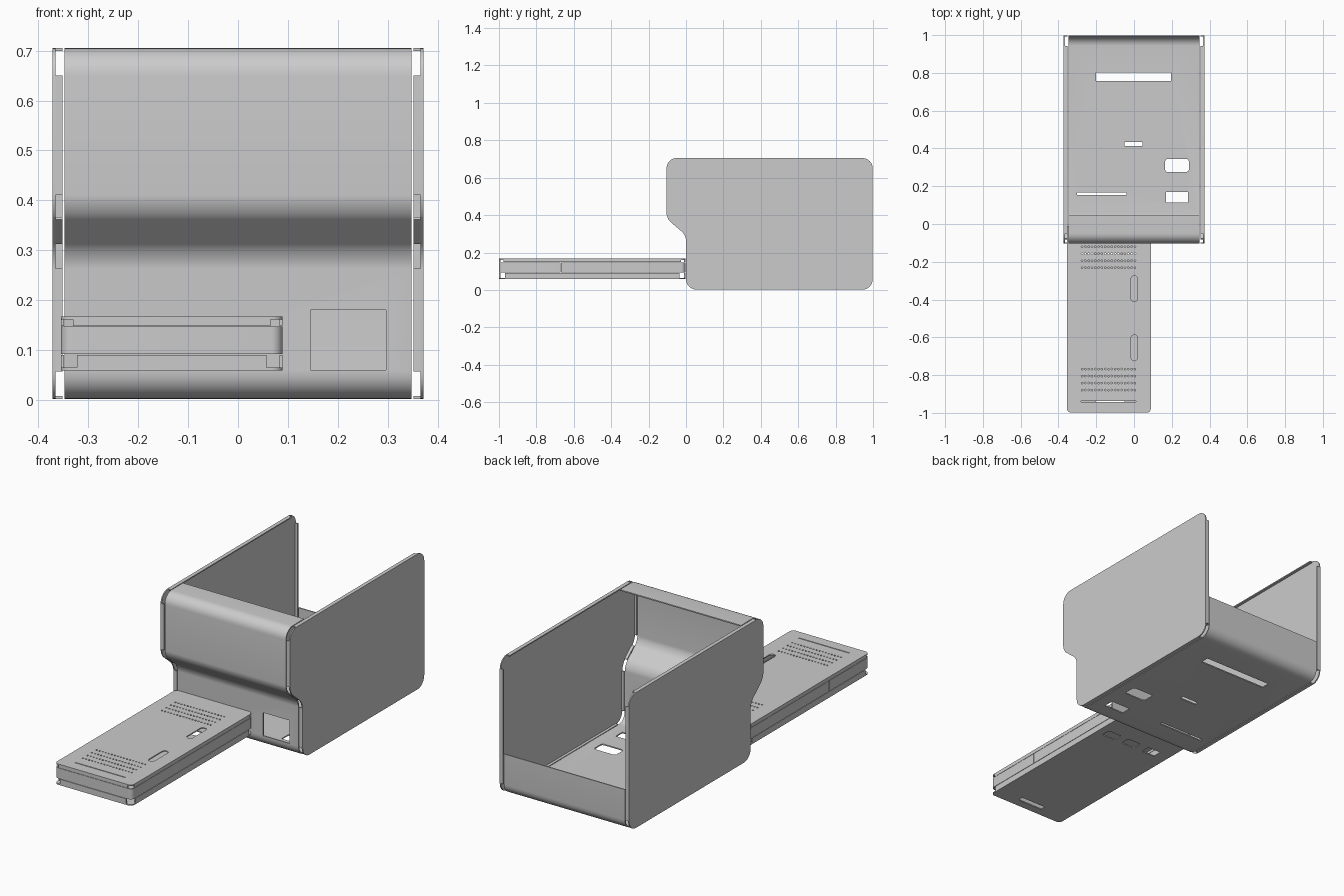
import bpy, bmesh, math
from mathutils import Matrix, Vector

if "Cube" in bpy.data.objects:
    bpy.data.objects.remove(bpy.data.objects["Cube"])

XY = Matrix.Identity(4)
# sketch (u, v, depth) -> world (y, z, x)
YZ = Matrix(((0, 0, 1, 0), (1, 0, 0, 0), (0, 1, 0, 0), (0, 0, 0, 1)))
T = 0.006


def link(name, mesh):
    ob = bpy.data.objects.new(name, mesh)
    bpy.context.collection.objects.link(ob)
    return ob


def rounded(pts, trims, closed=True, seg=8):
    """Round the corners of a 2D path; trims are tangent lengths."""
    out, n = [], len(pts)
    for i, p in enumerate(pts):
        c, t = Vector(p), trims[i]
        if t == 0 or (not closed and i in (0, n - 1)):
            out.append(c)
            continue
        a = c + (Vector(pts[i - 1]) - c).normalized() * t
        b = c + (Vector(pts[(i + 1) % n]) - c).normalized() * t
        h1, h2 = a.lerp(c, 0.5523), b.lerp(c, 0.5523)
        for k in range(seg + 1):
            s = k / seg
            out.append(a * (1 - s)**3 + h1 * 3 * s * (1 - s)**2 + h2 * 3 * s * s * (1 - s) + b * s**3)
    return out


def rect(x0, x1, y0, y1, r=0.0):
    return rounded([(x0, y0), (x1, y0), (x1, y1), (x0, y1)], [r] * 4)


def circle(x, y, r, n=8):
    return [(x + r * math.cos(2 * math.pi * k / n), y + r * math.sin(2 * math.pi * k / n)) for k in range(n)]


def evaluated(ob):
    dg = bpy.context.evaluated_depsgraph_get()
    return bpy.data.meshes.new_from_object(ob.evaluated_get(dg))


def plate(name, loops, d0, d1, plane=XY):
    """Flat sheet: first loop is the outline, nested loops become holes."""
    cu = bpy.data.curves.new(name, 'CURVE')
    cu.dimensions, cu.fill_mode, cu.extrude = '2D', 'BOTH', (d1 - d0) / 2
    for loop in loops:
        sp = cu.splines.new('POLY')
        sp.points.add(len(loop) - 1)
        for q, p in zip(sp.points, loop):
            q.co = (p[0], p[1], 0, 1)
        sp.use_cyclic_u = True
    tmp = link(name + "_sketch", cu)
    me = evaluated(tmp)
    bpy.data.objects.remove(tmp)
    bm = bmesh.new()
    bm.from_mesh(me)
    bmesh.ops.remove_doubles(bm, verts=bm.verts, dist=1e-5)
    bmesh.ops.transform(bm, matrix=plane @ Matrix.Translation((0, 0, (d0 + d1) / 2)), verts=bm.verts)
    bmesh.ops.recalc_face_normals(bm, faces=bm.faces)
    bm.to_mesh(me)
    bm.free()
    return link(name, me)


def ribbon(name, path, d0, d1, plane=XY, closed=False):
    """Bent sheet: a path swept in depth and thickened inward."""
    bm = bmesh.new()
    rows = [[bm.verts.new(plane @ Vector((p[0], p[1], d))) for d in (d0, d1)] for p in path]
    for a, b in zip(rows, rows[1:] + (rows[:1] if closed else [])):
        bm.faces.new((a[0], b[0], b[1], a[1]))
    me = bpy.data.meshes.new(name)
    bm.to_mesh(me)
    bm.free()
    ob = link(name, me)
    m = ob.modifiers.new("thickness", 'SOLIDIFY')
    m.thickness, m.offset = T, -1
    bake(ob)
    return ob


def bake(ob):
    me = evaluated(ob)
    ob.modifiers.clear()
    ob.data = me


def cut(ob, cutter):
    m = ob.modifiers.new("cut", 'BOOLEAN')
    m.operation, m.solver, m.object = 'DIFFERENCE', 'EXACT', cutter
    bake(ob)
    bpy.data.objects.remove(cutter)


def flanges(name, pts, trims, d0, d1, plane, inset=0.0):
    """Straight folded lips along every edge of an outline, open at the corners."""
    for i, p in enumerate(pts):
        j = (i + 1) % len(pts)
        a, b = Vector(p), Vector(pts[j])
        d = (b - a).normalized()
        shift = Vector((-d.y, d.x)) * inset
        ribbon(f"{name}_{i}", [a + d * trims[i] + shift, b - d * trims[j] + shift], d0, d1, plane)


# housing profile (y, z), counter-clockwise seen from +x
side = [(-0.104, 0.705), (-0.104, 0.381), (0, 0.293), (0, 0.002), (0.998, 0.002), (0.998, 0.705)]
side_trim = [0.055, 0.03, 0.03, 0.055, 0.055, 0.055]

# side panels with folded lips
for label, s in (("left", -1), ("right", 1)):
    d = sorted((s * 0.372, s * (0.372 - T)))
    plate(label + "_side_panel", [rounded(side, side_trim)], d[0], d[1], YZ)
    d = sorted((s * 0.352, s * 0.370))
    flanges(label + "_panel_lip", side, side_trim, d[0], d[1], YZ)

# wrapped shell: top lip, stepped front, floor, low back wall
shell_path = [(0.045, 0.705)] + side[:5] + [(0.998, 0.215)]
shell = ribbon("housing_shell", rounded(shell_path, [0] + side_trim[:5] + [0], closed=False), -0.348, 0.348, YZ)

# floor openings and front window
port = rounded([(0.165, 0.275), (0.29, 0.275), (0.29, 0.345), (0.165, 0.345)], [0.012] * 4, seg=2)
cut(shell, plate("floor_cutter", [
    rect(-0.20, 0.197, 0.757, 0.803), rect(-0.05, 0.045, 0.412, 0.434),
    rect(-0.302, -0.04, 0.153, 0.168), rect(0.17, 0.285, 0.115, 0.17), port], -0.05, 0.03))
cut(shell, plate("window_cutter", [rect(-0.05, 0.04, 0.06, 0.18)], 0.145, 0.297, YZ))

# drawer outline (x, y)
X0, X1, Y0, Y1 = -0.355, 0.089, -0.999, -0.004
tray = [(X0, Y0), (X1, Y0), (X1, Y1), (X0, Y1)]
outline = rect(X0, X1, Y0, Y1, 0.022)

# drawer lid with vents, finger slots and edge slits
vents = [circle(-0.275 + 0.0175 * k, y, 0.0045)
         for y in (-0.12, -0.157, -0.194, -0.231, -0.768, -0.805, -0.842, -0.879) for k in range(17)]
slots = [rect(-0.015, 0.018, y, y + 0.137, 0.016) for y in (-0.411, -0.724)]
slits = [rect(-0.28, 0.01, -0.943, -0.938)]
plate("drawer_lid", [outline] + vents + slots + slits, 0.167 - T, 0.167)
flanges("drawer_lid_lip", tray, [0.024] * 4, 0.148, 0.165, XY)

# drawer base with openings
base_holes = [rect(x - 0.04, x + 0.04, -0.19, -0.14, 0.008) for x in (0.005, -0.12, -0.25)]
base_holes.append(rect(-0.20, -0.05, -0.955, -0.925, 0.014))
plate("drawer_base", [outline] + base_holes, 0.059, 0.059 + T)
flanges("drawer_base_lip", tray, [0.032] * 4, 0.061, 0.090, XY)

# drawer middle band, split by a seam on each side
seam = -0.67
ribbon("drawer_band_front", rounded([(X0, seam), (X0, Y0), (X1, Y0), (X1, seam)],
                                    [0, 0.022, 0.022, 0], closed=False), 0.092, 0.1465)
ribbon("drawer_band_rear", rounded([(X1, seam + 0.003), (X1, Y1), (X0, Y1), (X0, seam + 0.003)],
                                   [0, 0.022, 0.022, 0], closed=False), 0.092, 0.1465)

# smooth bends, sharp edges
for ob in bpy.context.scene.objects:
    ob.select_set(True)
    bpy.context.view_layer.objects.active = ob
bpy.ops.object.shade_smooth_by_angle(angle=math.radians(30))
